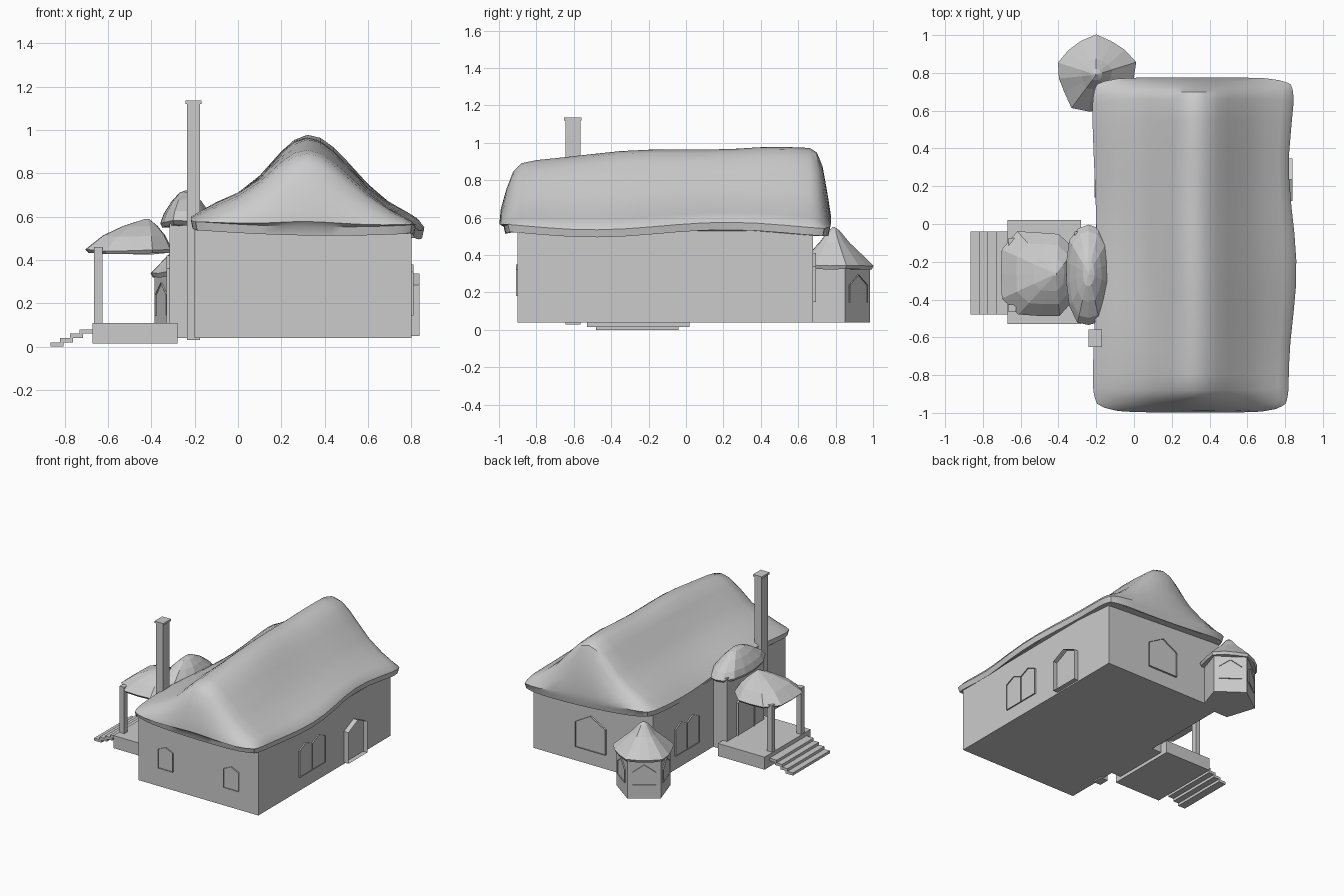
import bpy, bmesh, math, random
from mathutils import Vector, Matrix

if "Cube" in bpy.data.objects:
    bpy.data.objects.remove(bpy.data.objects["Cube"])

random.seed(4)


def finish(name, bm, smooth=None):
    bmesh.ops.recalc_face_normals(bm, faces=bm.faces)
    me = bpy.data.meshes.new(name)
    bm.to_mesh(me)
    bm.free()
    ob = bpy.data.objects.new(name, me)
    bpy.context.collection.objects.link(ob)
    if smooth:
        bpy.ops.object.select_all(action='DESELECT')
        ob.select_set(True)
        bpy.context.view_layer.objects.active = ob
        bpy.ops.object.shade_smooth_by_angle(angle=math.radians(smooth))
    return ob


def box(name, x0, x1, y0, y1, z0, z1):
    bm = bmesh.new()
    bmesh.ops.create_cube(bm, size=1)
    bmesh.ops.scale(bm, vec=(x1 - x0, y1 - y0, z1 - z0), verts=bm.verts)
    bmesh.ops.translate(bm, vec=((x0 + x1) / 2, (y0 + y1) / 2, (z0 + z1) / 2), verts=bm.verts)
    return finish(name, bm)


def opening(name, x, y, angle, w, z0, shoulder, peak, depth=0.01, recess=0.008, rim=0.01):
    """Pointed frame standing off a wall that faces the given angle, with a recessed pane."""
    bm = bmesh.new()
    pts = [(-w / 2, z0), (w / 2, z0), (w / 2, shoulder), (0, peak), (-w / 2, shoulder)]
    back = [bm.verts.new((0, a, z)) for a, z in pts]
    front = [bm.verts.new((depth, a, z)) for a, z in pts]
    for i in range(5):
        j = (i + 1) % 5
        bm.faces.new((back[i], back[j], front[j], front[i]))
    pane = bm.faces.new(front)
    bmesh.ops.inset_region(bm, faces=[pane], thickness=rim)
    lip = bmesh.ops.extrude_discrete_faces(bm, faces=[pane])['faces'][0]
    bmesh.ops.translate(bm, vec=(-recess, 0, 0), verts=lip.verts)
    bm.transform(Matrix.Translation((x, y, 0)) @ Matrix.Rotation(math.radians(angle), 4, 'Z'))
    return finish(name, bm)


def lerp(table, t):
    for (a, p), (b, q) in zip(table, table[1:]):
        if t <= b:
            return p + (q - p) * max(0, t - a) / (b - a)
    return table[-1][1]


def thatch_cap(name, cx, cy, rx, ry, profile, n, power=2.0, lobes=0, peak=(0, 0), jitter=0.03):
    """Small drooping roof: rings (radius factor, height) closing on a peak."""
    bm = bmesh.new()
    rings = []
    wob = [1 + random.uniform(-jitter, jitter) for _ in range(n)]
    for f, z in profile:
        ring = []
        for i in range(n):
            a = math.pi / 2 + 2 * math.pi * i / n
            c, s = math.cos(a), math.sin(a)
            r = f * wob[i] / (abs(c) ** power + abs(s) ** power) ** (1 / power)
            if lobes:
                r *= 1 + 0.06 * math.cos(lobes * (a - math.pi / 2))
            k = 1 - f
            dz = 0.15 * (wob[i] - 1) * f
            ring.append(bm.verts.new((cx + rx * r * c + peak[0] * k, cy + ry * r * s + peak[1] * k, z + dz)))
        rings.append(ring)
    for lo, hi in zip(rings, rings[1:]):
        for i in range(n):
            j = (i + 1) % n
            bm.faces.new((lo[i], lo[j], hi[j], hi[i]))
    bm.faces.new(rings[0])
    bm.faces.new(rings[-1])
    return finish(name, bm)


# Main house walls
box("house_walls", -0.20, 0.80, -0.90, 0.68, 0.04, 0.555)

# Main thatched roof: a grid shaped by a ridge profile across and a rounded fall at each end
ACROSS = [(-0.21, 0), (-0.17, .08), (-0.1, .2), (0, .34), (.1, .54), (.2, .82), (.26, .95), (.32, 1),
          (.38, .96), (.44, .85), (.5, .7), (.6, .44), (.7, .24), (.78, .13), (.82, .07), (.84, 0)]
ALONG = [(-.975, 0), (-.997, .08), (-.99, .28), (-.96, .58), (-.925, .84), (-.88, .97), (-.8, 1),
         (-.65, 1), (-.5, 1), (-.35, 1), (-.2, 1), (-.05, 1), (.1, 1), (.25, 1), (.4, 1), (.55, 1),
         (.66, 1), (.70, .95), (.73, .78), (.755, .45), (.775, .15), (.77, 0)]
RIDGE = [(-1, .89), (-.88, .90), (-.6, .935), (-.4, .952), (0, .962), (.4, .98), (.62, .972), (.8, .95)]
bm = bmesh.new()
rows = []
for y, g in ALONG:
    v = (y + 0.11) / 0.885
    row = []
    for x, f in ACROSS:
        u = (x - 0.315) / 0.525
        eave = 0.585 - 0.015 * (u + 1) + 0.02 * u * math.sin(4.2 * y + 0.6) - 0.02 * v ** 8 * (1 - u * u)
        z = eave + (lerp(RIDGE, y) - eave) * f * g
        z += 0.006 * math.sin(9 * x + 7 * y) * f * g
        px = 0.315 + 0.525 * u * (1 - 0.05 * min(1, abs(v)) ** 18)
        px += (0.02 * math.cos(5.5 * (y + 0.25)) if u > 0 else 0.012 * math.cos(3.5 * (y + .15))) * abs(u) ** 3
        py = y * (1 - 0.045 * abs(u) ** 8)
        row.append(bm.verts.new((px, py, z)))
    rows.append(row)
for a, b in zip(rows, rows[1:]):
    for i in range(len(a) - 1):
        bm.faces.new((a[i], a[i + 1], b[i + 1], b[i]))
rim = [e for e in bm.edges if e.is_boundary]
ext = bmesh.ops.extrude_edge_only(bm, edges=rim)['geom']
for p in [g for g in ext if isinstance(g, bmesh.types.BMVert)]:
    p.co.z -= 0.04
    p.co.x += (0.315 - p.co.x) * 0.015
    p.co.y += (-0.11 - p.co.y) * 0.01
bmesh.ops.holes_fill(bm, edges=[e for e in bm.edges if e.is_boundary], sides=0)
finish("main_roof", bm, smooth=35)

# Chimney
box("chimney", -0.235, -0.175, -0.645, -0.565, 0.03, 1.12)
box("chimney_cap", -0.241, -0.169, -0.651, -0.559, 1.12, 1.135)

# Windows and side door on the main walls
for x in (0.03, 0.578):
    opening("front_window", x, -0.90, -90, 0.124, 0.18, 0.322, 0.35)
for y in (-0.342, -0.188):
    opening("right_window", 0.80, y, 0, 0.154, 0.145, 0.345, 0.38)
opening("side_door", 0.80, 0.235, 0, 0.225, 0.05, 0.285, 0.338, depth=0.038, recess=0.034, rim=0.016)
opening("back_window", 0.315, 0.68, 90, 0.25, 0.15, 0.34, 0.41, depth=0.014, recess=0.01, rim=0.014)
for y in (0.21, 0.35):
    opening("left_window", -0.20, y, 180, 0.14, 0.145, 0.345, 0.38)

# Entrance bay with its door and cap
box("entrance_walls", -0.315, -0.18, -0.48, -0.04, 0.04, 0.585)
opening("entrance_door", -0.315, -0.255, 180, 0.20, 0.11, 0.36, 0.42, depth=0.015, recess=0.011, rim=0.015)
thatch_cap("entrance_roof", -0.24, -0.26, 0.125, 0.265,
           [(.92, .555), (1, .575), (.86, .62), (.55, .675), (.25, .712), (.04, .72)], 14, power=2.5, jitter=0.06)

# Porch deck, steps, posts and canopy
box("porch_deck", -0.67, -0.28, -0.53, 0.02, 0.015, 0.11)
for i in range(4):
    x = -0.865 + 0.045 * i
    box("porch_step", x, x + 0.06, -0.48, -0.04, 0.02 * i, 0.02 * i + 0.02)
for y in (-0.445, -0.095):
    box("porch_post", -0.665, -0.625, y - 0.02, y + 0.02, 0.11, 0.46)
thatch_cap("porch_roof", -0.505, -0.265, 0.195, 0.225,
           [(.95, .43), (1, .445), (.72, .51), (.4, .555), (.04, .59)], 12, power=4, peak=(0.09, 0), jitter=0.04)

# Five-sided corner turret with windows and pointed roof
TX, TY, TR = -0.20, 0.79, 0.195
bm = bmesh.new()
bmesh.ops.create_cone(bm, cap_ends=True, segments=5, radius1=TR, radius2=TR, depth=0.30)
first = max(bm.verts, key=lambda p: p.co.y)
turn = math.pi / 2 - math.atan2(first.co.y, first.co.x)
bm.transform(Matrix.Translation((TX, TY, 0.19)) @ Matrix.Rotation(turn, 4, 'Z'))
finish("turret_walls", bm)
for a in (54, 126, 198):
    d = TR * math.cos(math.pi / 5)
    opening("turret_window", TX + d * math.cos(math.radians(a)), TY + d * math.sin(math.radians(a)), a,
            0.16, 0.145, 0.24, 0.295, depth=0.008, recess=0.007, rim=0.014)
thatch_cap("turret_roof", TX, TY, 0.205, 0.2,
           [(.95, .322), (1, .342), (.72, .40), (.4, .465), (.15, .53), (.02, .55)], 15, lobes=5)
